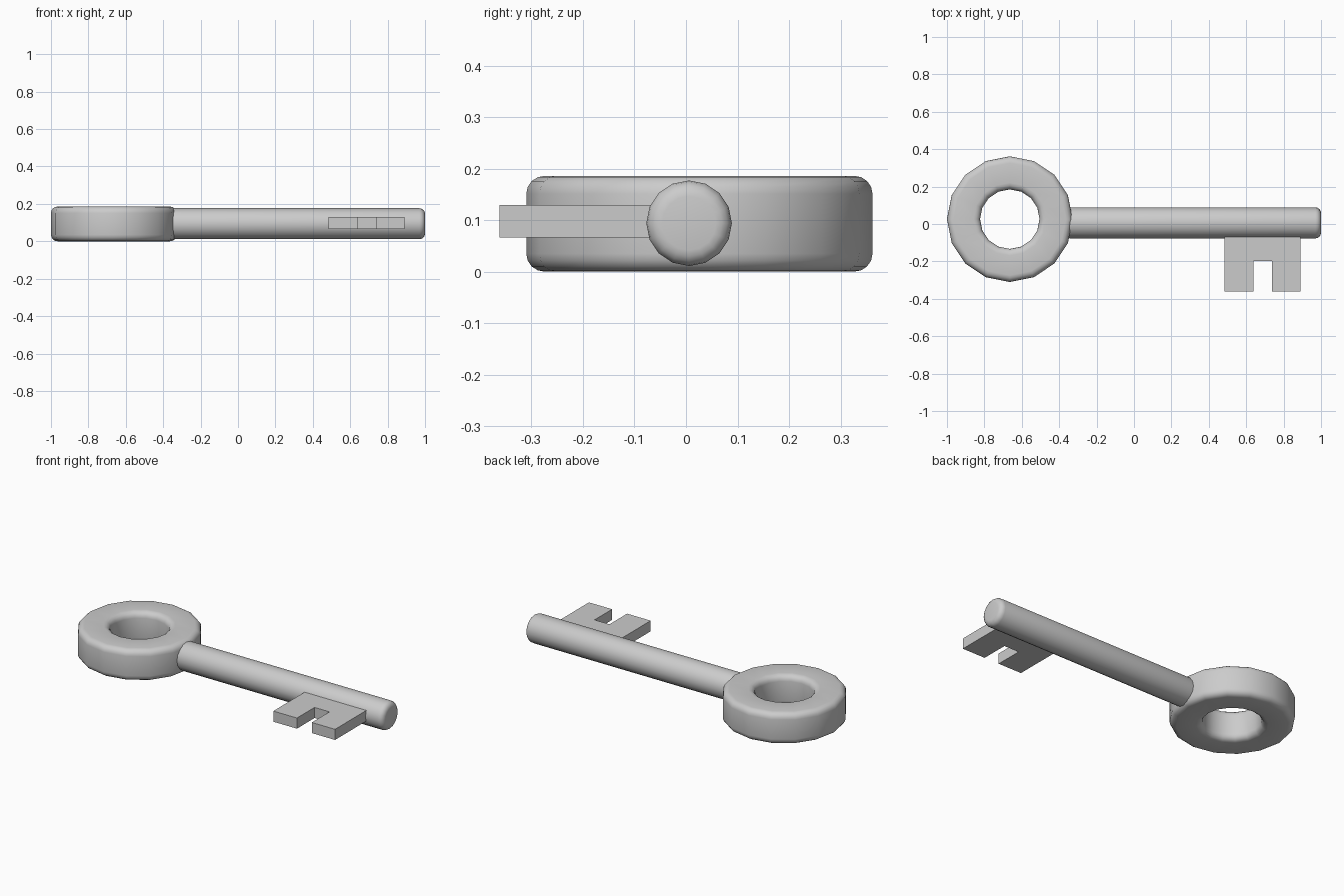
import bpy, bmesh
from math import cos, sin, pi

if "Cube" in bpy.data.objects:
    bpy.data.objects.remove(bpy.data.objects["Cube"])

SIDES = 16


def make_object(name, bm, bevel=0.0):
    bmesh.ops.recalc_face_normals(bm, faces=bm.faces)
    for f in bm.faces:
        f.smooth = bevel > 0
    mesh = bpy.data.meshes.new(name)
    bm.to_mesh(mesh)
    bm.free()
    obj = bpy.data.objects.new(name, mesh)
    bpy.context.collection.objects.link(obj)
    if bevel:
        mod = obj.modifiers.new("rounded_edges", 'BEVEL')
        mod.width = bevel
        mod.segments = 4
        mod.limit_method = 'ANGLE'
        mod.angle_limit = 1.0
    return obj


# Ring handle: square section swept round a low-sided circle
bm = bmesh.new()
section = [(0.336, 0.0), (0.336, 0.186), (0.159, 0.186), (0.159, 0.0)]
loops = []
for i in range(SIDES):
    a = 2 * pi * i / SIDES
    loops.append([bm.verts.new((-0.664 + r * cos(a), 0.026 + r * sin(a), z))
                  for r, z in section])
for i in range(SIDES):
    p, q = loops[i], loops[(i + 1) % SIDES]
    for j in range(4):
        k = (j + 1) % 4
        bm.faces.new((p[j], q[j], q[k], p[k]))
make_object("ring_handle", bm, 0.035)

# Shaft: capped cylinder along x, its start buried in the ring
bm = bmesh.new()
x0, x1, rad = -0.37, 1.0, 0.083
ends = [[bm.verts.new((x, 0.006 + rad * cos(2 * pi * i / SIDES),
                       0.094 + rad * sin(2 * pi * i / SIDES)))
         for i in range(SIDES)] for x in (x0, x1)]
for i in range(SIDES):
    k = (i + 1) % SIDES
    bm.faces.new((ends[0][i], ends[0][k], ends[1][k], ends[1][i]))
for end in ends:
    bm.faces.new(end)
make_object("shaft", bm, 0.03)

# Key bit: notched outline extruded upward
bm = bmesh.new()
outline = [(0.485, -0.04), (0.485, -0.362), (0.64, -0.362), (0.64, -0.197),
           (0.738, -0.197), (0.738, -0.362), (0.89, -0.362), (0.89, -0.04)]
face = bm.faces.new([bm.verts.new((x, y, 0.066)) for x, y in outline])
out = bmesh.ops.extrude_face_region(bm, geom=[face])
top = [v for v in out["geom"] if isinstance(v, bmesh.types.BMVert)]
bmesh.ops.translate(bm, verts=top, vec=(0, 0, 0.063))
make_object("key_bit", bm)
